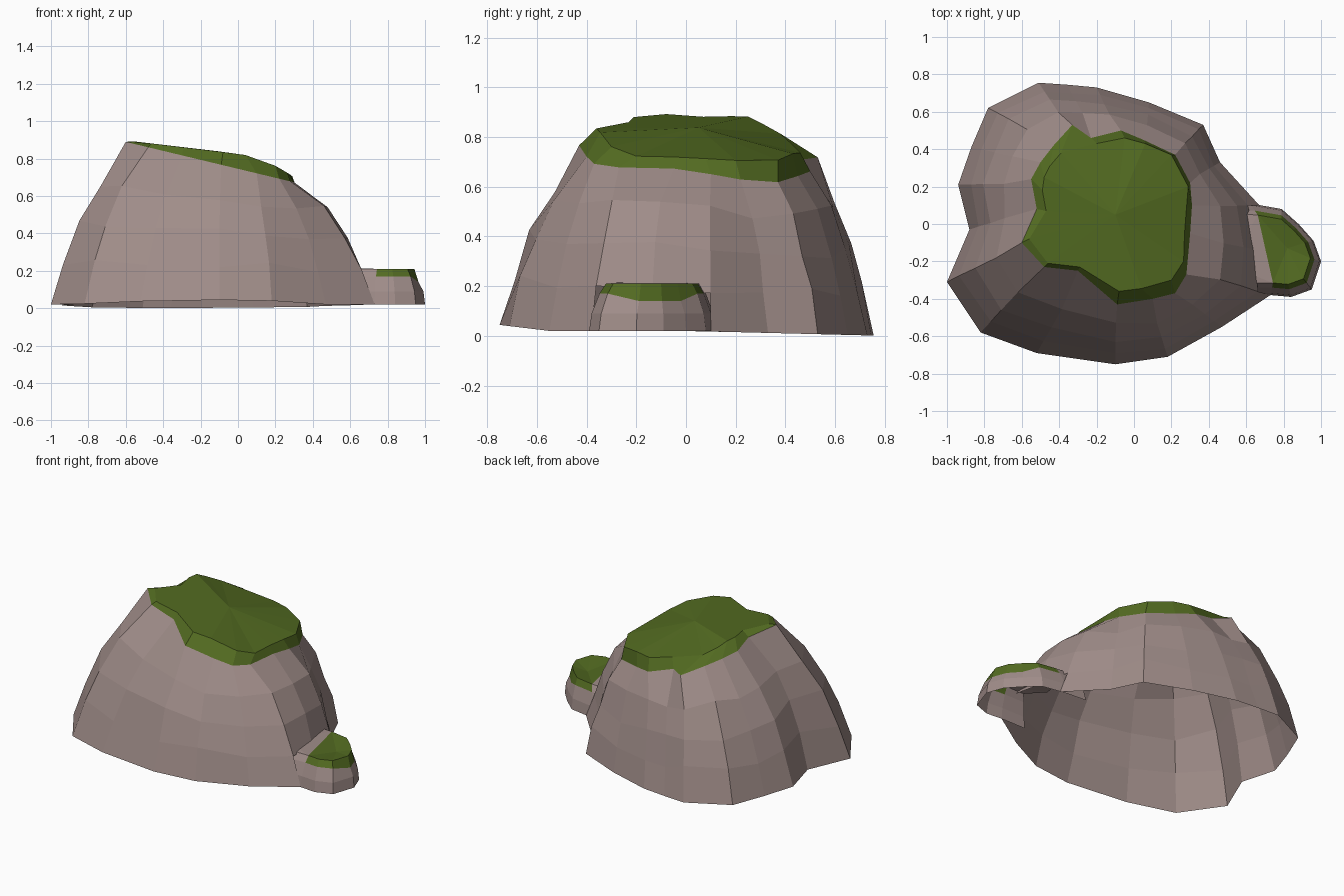
import bpy, bmesh, random
from mathutils import Vector

random.seed(4)
cube = bpy.data.objects.get("Cube")
if cube:
    bpy.data.objects.remove(cube, do_unlink=True)


def make_material(name, color):
    mat = bpy.data.materials.new(name)
    mat.use_nodes = True
    mat.diffuse_color = color
    mat.node_tree.nodes["Principled BSDF"].inputs["Base Color"].default_value = color
    return mat


rock = make_material("rock brown", (0.35, 0.265, 0.25, 1))
moss = make_material("moss green", (0.085, 0.145, 0.015, 1))


def finish(name, bm):
    mesh = bpy.data.meshes.new(name)
    bm.to_mesh(mesh)
    bm.free()
    mesh.materials.append(rock)
    mesh.materials.append(moss)
    obj = bpy.data.objects.new(name, mesh)
    bpy.context.collection.objects.link(obj)


def add_face(bm, verts, material=0):
    bm.faces.new(verts).material_index = material


def bridge(bm, low, high, columns, material=0):
    """Quads between two rings, for the given columns."""
    for i in columns:
        j = (i + 1) % len(low)
        add_face(bm, (low[i], low[j], high[j], high[i]), material)


# Main boulder, column by column: ground outline, moss edge and crown
ground = [(.72, -.15), (.67, .1), (.46, .33), (.37, .53), (.08, .65), (-.2, .73), (-.36, .745),
          (-.51, .755), (-.78, .62), (-.87, .41), (-.94, .21), (-.88, -.03), (-1, -.31),
          (-.82, -.58), (-.52, -.69), (-.1, -.75), (.18, -.71), (.47, -.55), (.73, -.38)]
edge = [(.3, -.05), (.31, .1), (.3, .22), (.22, .37), (.05, .45), (-.07, .5), (-.23, .46),
        (-.33, .53), (-.43, .42), (-.5, .33), (-.55, .24), (-.52, .08), (-.6, -.1),
        (-.48, -.23), (-.3, -.25), (-.09, -.43), (.1, -.4), (.22, -.37), (.28, -.27)]
crown = [(.27, -.05), (.28, .08), (.29, .2), (.2, .37), (.06, .43), (-.05, .46), (-.2, .43),
         (-.39, .38), (-.45, .31), (-.48, .25), (-.49, .18), (-.47, .07), (-.56, -.08),
         (-.46, -.21), (-.29, -.23), (-.08, -.36), (.04, -.345), (.2, -.3), (.265, -.2)]
bulge = [(0, 0), (.27, .16), (.52, .33), (.76, .58), (1, 1)]  # height, inward share
count = len(ground)

bm = bmesh.new()
rings = []
for height, inward in bulge:
    ring = []
    for i, (gx, gy) in enumerate(ground):
        start = Vector((gx, gy, .02 - .025 * max(0, gy) + .12 * max(0, -gy - .55)))
        target = Vector(edge[i])
        if height < 1:
            # The wall follows the ragged moss edge only loosely
            beside = Vector(edge[i - 1]) + Vector(edge[(i + 1) % count])
            target = target.lerp(beside / 2, .5)
        end = Vector((*target, .745 - .24 * target.x - .2 * max(0, target.y)))
        point = start.lerp(end, inward)
        point.z = start.z + (end.z - start.z) * height
        if 0 < height < 1:
            point.xy *= 1 + random.uniform(-.012, .012)
            point.z += random.uniform(-.025, .025)
        ring.append(bm.verts.new(point))
    rings.append(ring)

# Gently rounded, sloping moss top
top = []
for x, y in crown:
    z = .825 - .12 * x - max(0, x) ** 2 - .45 * max(0, y - .25)
    top.append(bm.verts.new((x, y, z)))
peak = bm.verts.new((-.1, .05, .838))

for level in range(len(rings) - 1):
    # The lowest band stays open where the side rock joins
    columns = range(1, count - 1) if level == 0 else range(count)
    bridge(bm, rings[level], rings[level + 1], columns)
bridge(bm, rings[-1], top, range(count), 1)
for i in range(count):
    add_face(bm, (top[i], top[(i + 1) % count], peak), 1)
finish("boulder", bm)

# Side rock: open shell running into the boulder
outline = [(.55, -.38), (.73, -.38), (.84, -.39), (.95, -.35), (1, -.2), (.96, -.09),
           (.88, 0), (.79, .08), (.62, .11), (.48, .12)]
middle = Vector((.78, -.13))
bm = bmesh.new()
rings = []
for scale, z in [(1, .02), (.96, .09), (.84, .17), (.74, .21)]:
    ring = []
    for p in outline:
        q = middle + (Vector(p) - middle) * scale
        # The moss hangs lower on the outer side
        sag = .03 if z == .17 and q.x > .8 and q.y > -.25 else 0
        ring.append(bm.verts.new((q.x, q.y, z - sag)))
    rings.append(ring)
last = len(outline) - 1
for low, high in zip(rings[:2], rings[1:3]):
    bridge(bm, low, high, range(last))
rim = rings[-1]
bridge(bm, rings[2], rim, (0, last - 1))
bridge(bm, rings[2], rim, range(1, last - 1), 1)

# Moss on the side rock dips in the middle
hollow = bm.verts.new((.82, -.13, .185))
for i in range(1, last - 1):
    add_face(bm, (rim[i], rim[i + 1], hollow), 1)
add_face(bm, (rim[last - 1], rim[1], hollow), 1)

# Rock shelf tapering back into the boulder
tail = bm.verts.new((.5, -.22, .22))
for a, b in [(0, 1), (1, last - 1), (last - 1, last)]:
    add_face(bm, (tail, rim[a], rim[b]))
finish("side_rock", bm)
